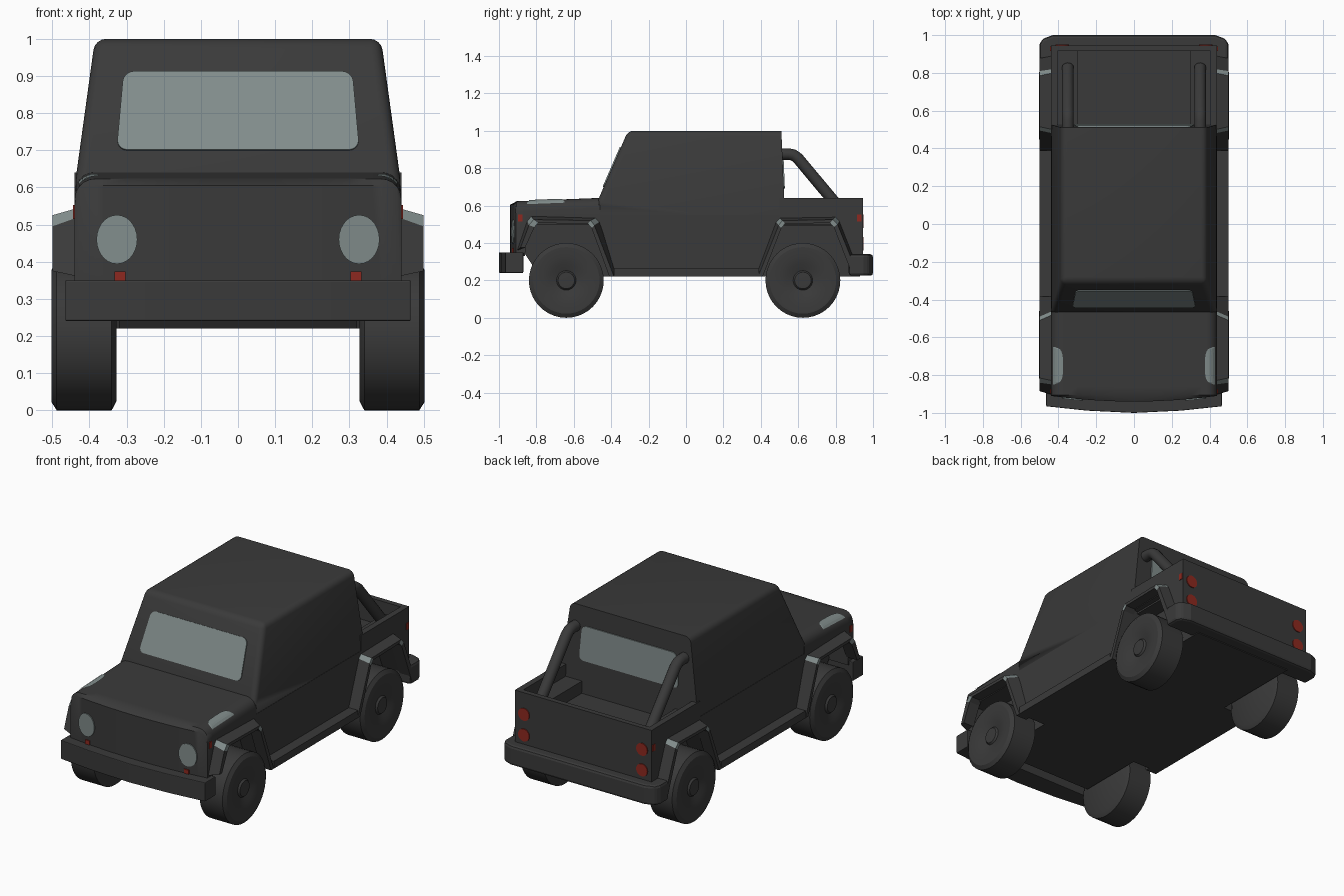
import bpy, bmesh, math
from mathutils import Vector

if "Cube" in bpy.data.objects:
    bpy.data.objects.remove(bpy.data.objects["Cube"])


def material(name, rgb):
    m = bpy.data.materials.new(name)
    m.diffuse_color = (*rgb, 1)
    m.use_nodes = True
    m.node_tree.nodes["Principled BSDF"].inputs["Base Color"].default_value = m.diffuse_color
    return m


DARK = material("dark paint", (0.042, 0.042, 0.042))
GLASS = material("pale glass", (0.22, 0.265, 0.26))
RED = material("red lens", (0.27, 0.022, 0.014))


def finish(name, bm, mat=DARK, mirror=False, smooth=None, bevel=0, extra=None):
    bmesh.ops.recalc_face_normals(bm, faces=bm.faces)
    me = bpy.data.meshes.new(name)
    bm.to_mesh(me)
    bm.free()
    ob = bpy.data.objects.new(name, me)
    bpy.context.collection.objects.link(ob)
    me.materials.append(mat)
    if extra:
        me.materials.append(extra)
    if smooth:
        bpy.ops.object.select_all(action='DESELECT')
        ob.select_set(True)
        bpy.context.view_layer.objects.active = ob
        bpy.ops.object.shade_smooth_by_angle(angle=math.radians(smooth))
    if bevel:
        b = ob.modifiers.new("soft edges", 'BEVEL')
        b.width, b.segments = bevel, 2
    if mirror:
        ob.modifiers.new("mirror", 'MIRROR')
    return ob


def prism(name, pts, axis, a, b, **kw):
    """Extrude a 2D outline along an axis from a to b."""
    place = {'X': lambda p, t: (t, p[0], p[1]),
             'Y': lambda p, t: (p[0], t, p[1]),
             'Z': lambda p, t: (p[0], p[1], t)}[axis]
    bm = bmesh.new()
    rings = [[bm.verts.new(place(p, t)) for p in pts] for t in (a, b)]
    n = len(pts)
    for r in rings:
        bm.faces.new(r)
    for i in range(n):
        j = (i + 1) % n
        bm.faces.new((rings[0][i], rings[0][j], rings[1][j], rings[1][i]))
    return finish(name, bm, **kw)


def box(name, x, y, z, **kw):
    return prism(name, [(x[0], y[0]), (x[1], y[0]), (x[1], y[1]), (x[0], y[1])], 'Z', *z, **kw)


def ellipse(cx, cz, rx, rz, n=28):
    return [(cx + rx * math.cos(2 * math.pi * i / n), cz + rz * math.sin(2 * math.pi * i / n))
            for i in range(n)]


# Hood and nose: height field with rounded shoulders and a bowed front
def hood_z(x, y):
    crown = 0.605 + (y + 0.94) * 0.6 if y < -0.91 else 0.623 + (y + 0.91) * 0.04
    d = max(0, abs(x) - 0.385)
    return crown - 0.055 + math.sqrt(max(0, 0.055 ** 2 - d * d))


def front_y(x):
    return -0.94 + 0.03 * (x / 0.44) ** 2


half = [0.1, 0.2, 0.3, 0.36, 0.385, 0.4, 0.415, 0.428, 0.436, 0.44]
xs = [-v for v in reversed(half)] + [0] + half
ys = [-0.94, -0.905, -0.86, -0.855, -0.7, -0.58, -0.46]
bm = bmesh.new()
top, low = [], []
for y in ys:
    yy = [front_y(x) if y == ys[0] else y for x in xs]
    top.append([bm.verts.new((x, v, hood_z(x, y))) for x, v in zip(xs, yy)])
    low.append([bm.verts.new((x, v, 0.33 if y < -0.857 else 0.5)) for x, v in zip(xs, yy)])
for g in (top, low):
    for r, s in zip(g, g[1:]):
        for i in range(len(xs) - 1):
            bm.faces.new((r[i], r[i + 1], s[i + 1], s[i]))
for k in (0, -1):
    for i in range(len(xs) - 1):
        bm.faces.new((top[k][i], top[k][i + 1], low[k][i + 1], low[k][i]))
    for j in range(len(ys) - 1):
        bm.faces.new((top[j][k], top[j + 1][k], low[j + 1][k], low[j][k]))
finish("hood", bm, smooth=35)

# Pale lens on each hood shoulder
bm = bmesh.new()
prev = None
for i in range(17):
    u = -1 + i / 8
    y = -0.75 + 0.1 * u
    xin = 0.424 - 0.046 * math.sqrt(max(0, 1 - u ** 4)) - 0.002
    row = [bm.verts.new((x, y, hood_z(x, y) + 0.004))
           for x in [xin + (0.429 - xin) * k / 5 for k in range(6)]]
    if prev:
        for k in range(5):
            bm.faces.new((prev[k], prev[k + 1], row[k + 1], row[k]))
    prev = row
finish("hood_lens", bm, GLASS, mirror=True)

# Chassis, door panels and rear quarters, shaped around the wheel wells
prism("chassis", [(-0.86, 0.34), (-0.78, 0.22), (0.93, 0.22), (0.93, 0.5), (-0.86, 0.5)],
      'X', -0.32, 0.32)
prism("door_panel", [(-0.385, 0.22), (-0.49, 0.5), (-0.47, 0.55), (0.52, 0.55),
                     (0.52, 0.5), (0.39, 0.22)], 'X', 0.3, 0.44, mirror=True)
prism("rear_quarter", [(0.78, 0.51), (0.89, 0.24), (0.945, 0.24), (0.945, 0.55), (0.78, 0.55)],
      'X', 0.3, 0.44, mirror=True)
box("running_board", (0.42, 0.5), (-0.385, 0.39), (0.22, 0.263), mirror=True)

# Cargo bed
box("bed_side", (0.405, 0.44), (0.5, 0.945), (0.5, 0.64), mirror=True)
box("tailgate", (-0.44, 0.44), (0.915, 0.945), (0.23, 0.64))
box("bed_wheel_box", (0.3, 0.41), (0.5, 0.93), (0.49, 0.57), mirror=True)

# Cabin with rounded roof and windshield edges
bm = bmesh.new()
rings = [[bm.verts.new(c) for c in ((-x, f, z), (x, f, z), (x, b, z), (-x, b, z))]
         for z, x, f, b in ((0.5, 0.44, -0.47, 0.53), (0.63, 0.436, -0.47, 0.525),
                            (1.0, 0.385, -0.31, 0.51))]
bm.faces.new(rings[0])
bm.faces.new(rings[2])
for r, s in zip(rings, rings[1:]):
    for i in range(4):
        j = (i + 1) % 4
        bm.faces.new((r[i], r[j], s[j], s[i]))
t, m = rings[2], rings[1]
pairs = [(t[0], t[1]), (t[1], t[2]), (t[3], t[0]), (m[0], t[0]), (m[1], t[1])]
bmesh.ops.bevel(bm, geom=[bm.edges.get(p) for p in pairs], offset=0.03, segments=4,
                profile=0.5, affect='EDGES')
finish("cabin", bm, smooth=35)


# Windows: rounded plates lying on the sloping cabin ends
def window(name, zb, zt, xb, xt, y_of):
    bm = bmesh.new()
    vs = [bm.verts.new((x, y_of(z), z)) for x, z in ((-xb, zb), (xb, zb), (xt, zt), (-xt, zt))]
    bm.faces.new(vs)
    bmesh.ops.bevel(bm, geom=vs, offset=0.03, segments=4, profile=0.5, affect='VERTICES')
    ob = finish(name, bm, GLASS)
    s = ob.modifiers.new("thickness", 'SOLIDIFY')
    s.thickness, s.offset = 0.008, 0


window("windshield", 0.70, 0.912, 0.327, 0.308, lambda z: -0.47 + (z - 0.63) * 0.16 / 0.37 - 0.002)
window("rear_window", 0.69, 0.89, 0.32, 0.305, lambda z: 0.525 - (z - 0.63) * 0.015 / 0.37 + 0.002)


# Fender flares: tapered strips with pale corner lenses
def fender(name, body_edge, rim, lip):
    bm = bmesh.new()
    rows = []
    for a, b, c in zip(body_edge, rim, lip):
        rows.append([bm.verts.new(p) for p in ((0.43, *a), (0.5, *b), (0.5, *c), (0.43, *c))])
    for i, (r, s) in enumerate(zip(rows, rows[1:])):
        for k in range(4):
            f = bm.faces.new((r[k], r[(k + 1) % 4], s[(k + 1) % 4], s[k]))
            f.material_index = 1 if i in (1, 3) and k < 2 else 0
    bm.faces.new(rows[0])
    bm.faces.new(rows[-1])
    finish(name, bm, mirror=True, extra=GLASS)


fender("front_fender",
       [(-0.905, 0.36), (-0.85, 0.52), (-0.83, 0.545), (-0.48, 0.535), (-0.46, 0.515), (-0.37, 0.22)],
       [(-0.885, 0.375), (-0.84, 0.495), (-0.815, 0.525), (-0.51, 0.52), (-0.49, 0.495), (-0.385, 0.22)],
       [(-0.86, 0.375), (-0.81, 0.485), (-0.79, 0.507), (-0.525, 0.503), (-0.505, 0.48), (-0.41, 0.22)])
fender("rear_fender",
       [(0.37, 0.22), (0.48, 0.515), (0.50, 0.535), (0.80, 0.54), (0.82, 0.52), (0.93, 0.24)],
       [(0.385, 0.22), (0.495, 0.495), (0.515, 0.52), (0.785, 0.525), (0.81, 0.50), (0.915, 0.24)],
       [(0.41, 0.22), (0.51, 0.48), (0.53, 0.503), (0.77, 0.507), (0.79, 0.485), (0.885, 0.24)])

# Bumpers
prism("front_bumper", [(-0.465, -0.87), (-0.465, -0.965), (-0.25, -0.988), (0, -1.0),
                       (0.25, -0.988), (0.465, -0.965), (0.465, -0.87)], 'Z', 0.24, 0.35, bevel=0.004)
prism("rear_bumper", [(-0.5, 0.87), (-0.5, 0.95), (-0.485, 0.98), (-0.43, 1.0),
                      (0.43, 1.0), (0.485, 0.98), (0.5, 0.95), (0.5, 0.87)], 'Z', 0.225, 0.34, bevel=0.015)


# Wheels: lathed tyre with dished face and small hub
def wheel(name, cy):
    prof = [(0.33, 0), (0.327, 0.175), (0.34, 0.2), (0.488, 0.2), (0.502, 0.178), (0.502, 0.13),
            (0.494, 0.09), (0.482, 0.052), (0.492, 0.044), (0.494, 0)]
    bm = bmesh.new()
    vs = [bm.verts.new((x, cy, 0.2 + r)) for x, r in prof]
    es = [bm.edges.new(p) for p in zip(vs, vs[1:])]
    bmesh.ops.spin(bm, geom=vs + es, cent=(0, cy, 0.2), axis=(1, 0, 0),
                   angle=2 * math.pi, steps=40, use_duplicate=False)
    bmesh.ops.remove_doubles(bm, verts=bm.verts, dist=0.0005)
    finish(name, bm, mirror=True, smooth=30)


wheel("front_wheel", -0.64)
wheel("rear_wheel", 0.625)

# Roll bars from the cabin down into the bed
path = [(0.49, 0.875), (0.55, 0.875), (0.575, 0.87), (0.598, 0.853), (0.83, 0.575)]
bm = bmesh.new()
prev = None
for i, (y, z) in enumerate(path):
    a, b = path[max(i - 1, 0)], path[min(i + 1, len(path) - 1)]
    d = Vector((0, b[0] - a[0], b[1] - a[1])).normalized()
    side, up = Vector((1, 0, 0)), d.cross(Vector((1, 0, 0)))
    ring = [bm.verts.new(Vector((0.35, y, z)) + 0.031 * (side * math.cos(k * math.pi / 8)
                                                        + up * math.sin(k * math.pi / 8)))
            for k in range(16)]
    if prev:
        for k in range(16):
            bm.faces.new((prev[k], prev[(k + 1) % 16], ring[(k + 1) % 16], ring[k]))
    else:
        bm.faces.new(ring)
    prev = ring
bm.faces.new(prev)
finish("roll_bar", bm, mirror=True, smooth=50)

# Headlights follow the bowed nose
lamp = prism("headlight", ellipse(0.326, 0.46, 0.055, 0.066), 'Y', -0.004, 0.004,
             mat=GLASS, mirror=True)
for v in lamp.data.vertices:
    v.co.y += front_y(v.co.x) - 0.002

# Red lamps and side markers
y = front_y(0.32)
box("front_marker", (0.303, 0.333), (y - 0.006, y + 0.003), (0.35, 0.374), mat=RED, mirror=True)
for i, z in enumerate((0.515, 0.395)):
    prism(f"tail_light_{i + 1}", ellipse(0.38, z, 0.036, 0.036), 'Y', 0.942, 0.95,
          mat=RED, mirror=True)
for name, y in (("front_side_marker", -0.885), ("rear_side_marker", 0.927)):
    box(name, (0.437, 0.444), (y - 0.012, y + 0.012), (0.515, 0.552), mat=RED, mirror=True)
